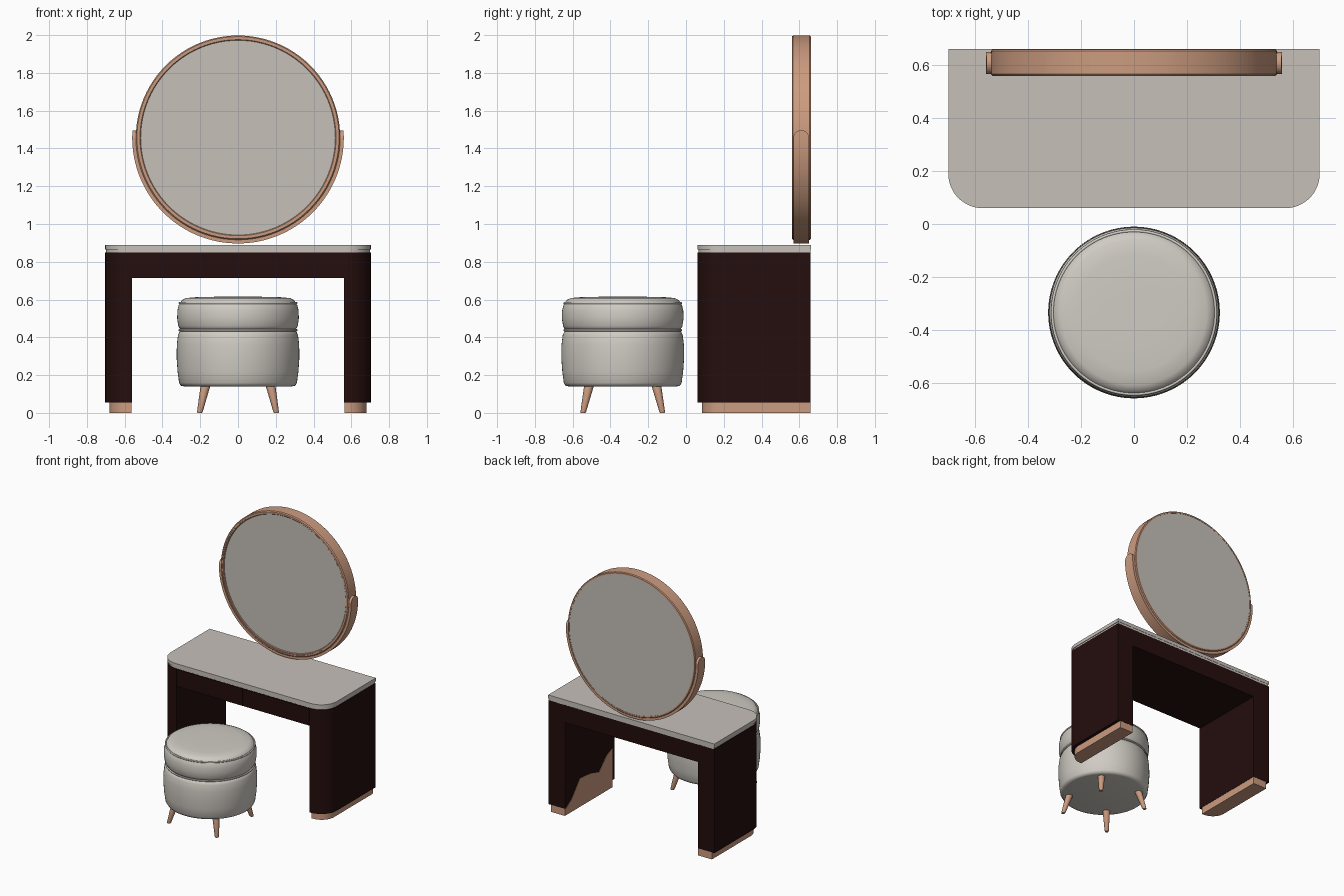
import bpy, bmesh
from math import sin, cos, pi, radians, sqrt
from mathutils import Vector

cube = bpy.data.objects.get("Cube")
if cube:
    bpy.data.objects.remove(cube, do_unlink=True)


def material(name, r, g, b, rough):
    m = bpy.data.materials.new(name)
    m.use_nodes = True
    m.diffuse_color = (r, g, b, 1)
    bsdf = m.node_tree.nodes["Principled BSDF"]
    bsdf.inputs["Base Color"].default_value = (r, g, b, 1)
    bsdf.inputs["Roughness"].default_value = rough
    return m


STONE = material("warm grey stone", 0.57, 0.53, 0.49, 0.4)
FABRIC = material("pale upholstery", 0.63, 0.60, 0.55, 0.8)
COPPER = material("rose copper", 0.60, 0.33, 0.215, 0.4)
WOOD = material("dark wine lacquer", 0.018, 0.004, 0.004, 0.4)


def finish(name, bm, mat, angle=35):
    bmesh.ops.recalc_face_normals(bm, faces=bm.faces)
    me = bpy.data.meshes.new(name)
    bm.to_mesh(me)
    bm.free()
    me.materials.append(mat)
    me.shade_smooth()
    me.set_sharp_from_angle(angle=radians(angle))
    ob = bpy.data.objects.new(name, me)
    bpy.context.collection.objects.link(ob)


def prism(name, mat, points, offset):
    """Extrude a flat outline along the offset."""
    bm = bmesh.new()
    face = bm.faces.new([bm.verts.new(p) for p in points])
    ext = bmesh.ops.extrude_face_region(bm, geom=[face])["geom"]
    bmesh.ops.translate(bm, vec=offset,
                        verts=[v for v in ext if isinstance(v, bmesh.types.BMVert)])
    # The extrusion leaves the starting face in place or removes it; cap if open
    bmesh.ops.holes_fill(bm, edges=[e for e in bm.edges if e.is_boundary], sides=0)
    finish(name, bm, mat)


def slab(name, mat, x0, x1, y0, y1, z0, z1, left=0, right=0):
    """Vertical prism whose two front corners can be rounded."""
    pts = [(x1, y1, z0), (x0, y1, z0)]
    for r, cx, start in ((left, x0 + left, pi), (right, x1 - right, 1.5 * pi)):
        steps = 12 if r else 0
        for i in range(steps + 1):
            a = start + (pi / 2 * i / steps if steps else 0)
            pts.append((cx + r * cos(a), y0 + r + r * sin(a), z0))
    prism(name, mat, pts, (0, 0, z1 - z0))


def lathe(name, mat, profile, place, steps=96, closed=False, angle=35):
    """Spin (radius, height) points; place maps the result into the scene."""
    bm = bmesh.new()
    rings = []
    for r, h in profile:
        rings.append([bm.verts.new(place(r * cos(2 * pi * i / steps),
                                         r * sin(2 * pi * i / steps), h))
                      for i in range(steps)])
    pairs = list(zip(rings, rings[1:]))
    if closed:
        pairs.append((rings[-1], rings[0]))
    else:
        bm.faces.new(rings[0])
        bm.faces.new(rings[-1])
    for a, b in pairs:
        for i in range(steps):
            j = (i + 1) % steps
            bm.faces.new((a[i], a[j], b[j], b[i]))
    finish(name, bm, mat, angle)


# Table: stone top, apron with two drawer fronts
slab("table_top", STONE, -0.703, 0.703, 0.06, 0.662, 0.864, 0.89, 0.13, 0.13)
slab("table_top_underlay", STONE, -0.698, 0.698, 0.065, 0.66, 0.848, 0.864, 0.13, 0.13)
slab("apron", WOOD, -0.57, 0.57, 0.064, 0.66, 0.715, 0.85)
for side, s in (("left", 1), ("right", -1)):
    a, b = sorted((s * 0.003, s * 0.558))
    slab(side + "_drawer_front", WOOD, a, b, 0.06, 0.07, 0.717, 0.846)
    # Slab legs on copper plinths, rounded at the outer front corner
    a, b = sorted((s * 0.562, s * 0.703))
    rl, rr = (0, 0.13) if s > 0 else (0.13, 0)
    slab(side + "_leg", WOOD, a, b, 0.06, 0.66, 0.055, 0.85, rl, rr)
    a, b = sorted((s * 0.564, s * 0.68))
    slab(side + "_plinth", COPPER, a, b, 0.085, 0.658, 0, 0.056, rl * 0.8, rr * 0.8)

# Copper inlay on the inner face of the left leg
outline = [(0.65, 0.055), (0.58, 0.1), (0.48, 0.22), (0.36, 0.21),
           (0.25, 0.18), (0.16, 0.27), (0.09, 0.3), (0.09, 0.055)]
prism("left_leg_inlay", COPPER, [(0.56, y, z) for y, z in outline], (0.004, 0, 0))

# Round mirror
MZ = 1.457


def facing(x, y, h):
    return (x, h, MZ + y)


lathe("mirror_frame", COPPER,
      [(0.535, 0.56), (0.541, 0.567), (0.541, 0.655), (0.536, 0.661),
       (0.526, 0.661), (0.526, 0.56)], facing, closed=True)
lathe("mirror_inner_rim", COPPER,
      [(0.515, 0.568), (0.519, 0.564), (0.527, 0.564), (0.527, 0.58), (0.515, 0.58)],
      facing, closed=True)
lathe("mirror_glass", STONE, [(0.527, 0.571), (0.527, 0.659)], facing)

# Cradle band under the mirror, with rounded ends
bm = bmesh.new()
STEPS, HALF, R = 120, 0.042, 0.56
start, end = radians(-184), radians(4)
rows = []
for i in range(STEPS + 1):
    # Cosine spacing packs the rows towards the rounded ends
    t = (1 - cos(pi * i / STEPS)) / 2
    a = start + (end - start) * t
    along = min(a - start, end - a) * R
    k = min(1.0, max(0.0, 1 - along / HALF))
    w = max(HALF * sqrt(1 - k * k), 0.002)
    rows.append([bm.verts.new((r * cos(a), 0.61 + d, MZ + r * sin(a)))
                 for r, d in ((0.538, -w), (R, -w), (R, w), (0.538, w))])
for p, q in zip(rows, rows[1:]):
    for i in range(4):
        j = (i + 1) % 4
        bm.faces.new((p[i], p[j], q[j], q[i]))
bm.faces.new(rows[0])
bm.faces.new(rows[-1])
finish("mirror_cradle", bm, COPPER)

# Upholstered stool
SY = -0.335


def upright(x, y, h):
    return (x, SY + y, h)


lathe("stool_base", FABRIC,
      [(0.285, 0.14), (0.303, 0.144), (0.312, 0.16), (0.32, 0.22), (0.325, 0.29),
       (0.324, 0.36), (0.318, 0.41), (0.309, 0.432), (0.295, 0.438)], upright, angle=60)
lathe("stool_cushion", FABRIC,
      [(0.29, 0.436), (0.306, 0.441), (0.316, 0.46), (0.322, 0.5), (0.321, 0.54),
       (0.314, 0.57), (0.306, 0.583), (0.296, 0.598), (0.275, 0.608),
       (0.22, 0.613), (0.12, 0.615)], upright, angle=60)


def piping(name, radius, z, r=0.006):
    lathe(name, FABRIC, [(radius + r * cos(i * pi / 4), z + r * sin(i * pi / 4))
                         for i in range(8)], upright, closed=True, angle=60)


piping("stool_waist_piping", 0.309, 0.438)
piping("stool_top_piping", 0.309, 0.581)

# Splayed, tapered stool legs
for front, sy in (("front", -1), ("back", 1)):
    for side, sx in (("left", 1), ("right", -1)):
        foot = Vector((sx * 0.203, SY + sy * 0.21, 0))
        top = Vector((sx * 0.172, SY + sy * 0.178, 0.145))

        def leg_place(x, y, h):
            return foot.lerp(top, h) + Vector((x, y, 0))

        lathe(f"stool_{front}_{side}_leg", COPPER,
              [(0.012, 0), (0.015, 0.04), (0.026, 1)], leg_place, steps=20)
